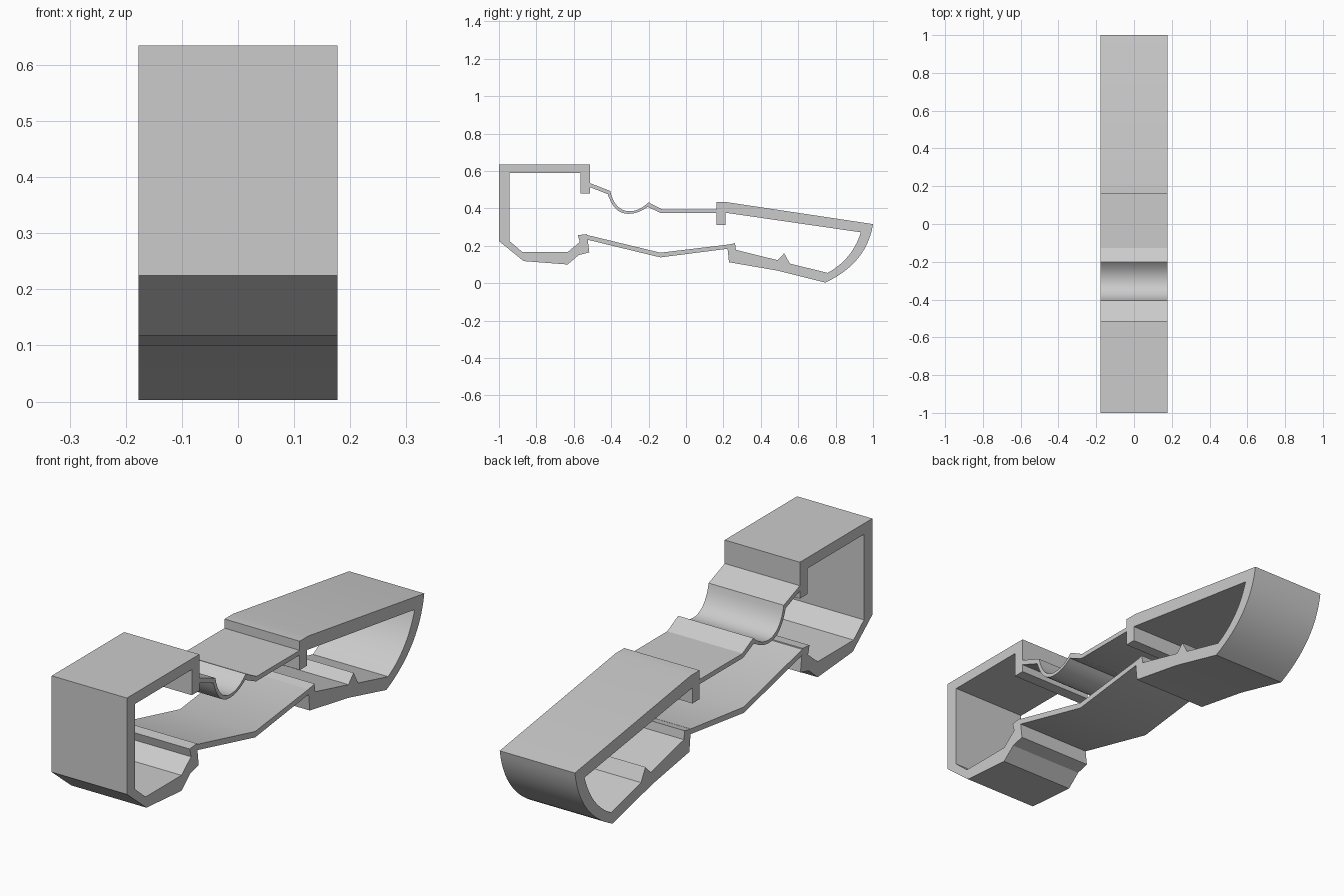
import bpy, bmesh, math

HALF_W = 0.177


def bezier(pts, n=10):
    """Sample a Bezier curve of any degree."""
    d = len(pts) - 1
    return [tuple(sum(math.comb(d, k) * (1 - t) ** (d - k) * t ** k * p[i]
                      for k, p in enumerate(pts)) for i in (0, 1))
            for t in (j / n for j in range(n + 1))]


def extrude_profile(name, profile):
    """Extrude a closed (y, z) profile across the width."""
    bm = bmesh.new()
    face = bm.faces.new([bm.verts.new((-HALF_W, y, z)) for y, z in profile])
    new = bmesh.ops.extrude_face_region(bm, geom=[face])["geom"]
    verts = [v for v in new if isinstance(v, bmesh.types.BMVert)]
    bmesh.ops.translate(bm, verts=verts, vec=(2 * HALF_W, 0, 0))
    bmesh.ops.recalc_face_normals(bm, faces=bm.faces[:])
    mesh = bpy.data.meshes.new(name)
    bm.to_mesh(mesh)
    bm.free()
    ob = bpy.data.objects.new(name, mesh)
    bpy.context.collection.objects.link(ob)
    bpy.context.view_layer.objects.active = ob
    ob.select_set(True)
    bpy.ops.object.shade_smooth_by_angle(angle=math.radians(25))
    ob.select_set(False)
    return ob


# Tall end housing: open C-shaped shell with inward lips
extrude_profile("tall_housing", [
    (-0.513, 0.48), (-0.513, 0.635), (-1, 0.635), (-1, 0.225),
    (-0.868, 0.118), (-0.633, 0.10), (-0.574, 0.15), (-0.517, 0.165),
    (-0.525, 0.23), (-0.53, 0.262), (-0.578, 0.257), (-0.568, 0.22),
    (-0.633, 0.166), (-0.874, 0.166), (-0.944, 0.225), (-0.944, 0.589),
    (-0.563, 0.589), (-0.563, 0.48)])

# Long end housing: sloped roof, curved end wall, floor with a small tooth
end_outer = bezier([(1, 0.316), (0.968, 0.108), (0.745, 0.003)], 14)
end_inner = bezier([(0.757, 0.055), (0.89, 0.128), (0.935, 0.272)], 14)
extrude_profile("long_housing", [
    (0.21, 0.31), (0.162, 0.31), (0.162, 0.433), (0.22, 0.433)]
    + end_outer +
    [(0.485, 0.068), (0.23, 0.112), (0.22, 0.205), (0.262, 0.214),
     (0.267, 0.178), (0.49, 0.123), (0.525, 0.16), (0.555, 0.105)]
    + end_inner + [(0.21, 0.377)])

# Lower link: thin bent strip
extrude_profile("lower_strip", [
    (-0.53, 0.258), (-0.137, 0.163), (0.221, 0.206),
    (0.222, 0.184), (-0.137, 0.138), (-0.525, 0.232)])

# Upper link: thin strip with a rounded trough and a small ridge
trough_top = (bezier([(-0.405, 0.493), (-0.39, 0.42), (-0.35, 0.385), (-0.303, 0.385)])
              + bezier([(-0.303, 0.385), (-0.26, 0.385), (-0.23, 0.405), (-0.2, 0.432)])[1:])
trough_low = (bezier([(-0.205, 0.408), (-0.23, 0.39), (-0.265, 0.371), (-0.308, 0.371)])
              + bezier([(-0.308, 0.371), (-0.36, 0.371), (-0.395, 0.405), (-0.418, 0.476)])[1:])
extrude_profile("upper_strip",
                [(-0.513, 0.535)] + trough_top
                + [(-0.127, 0.394), (0.162, 0.394), (0.162, 0.374), (-0.132, 0.374)]
                + trough_low + [(-0.513, 0.513)])
